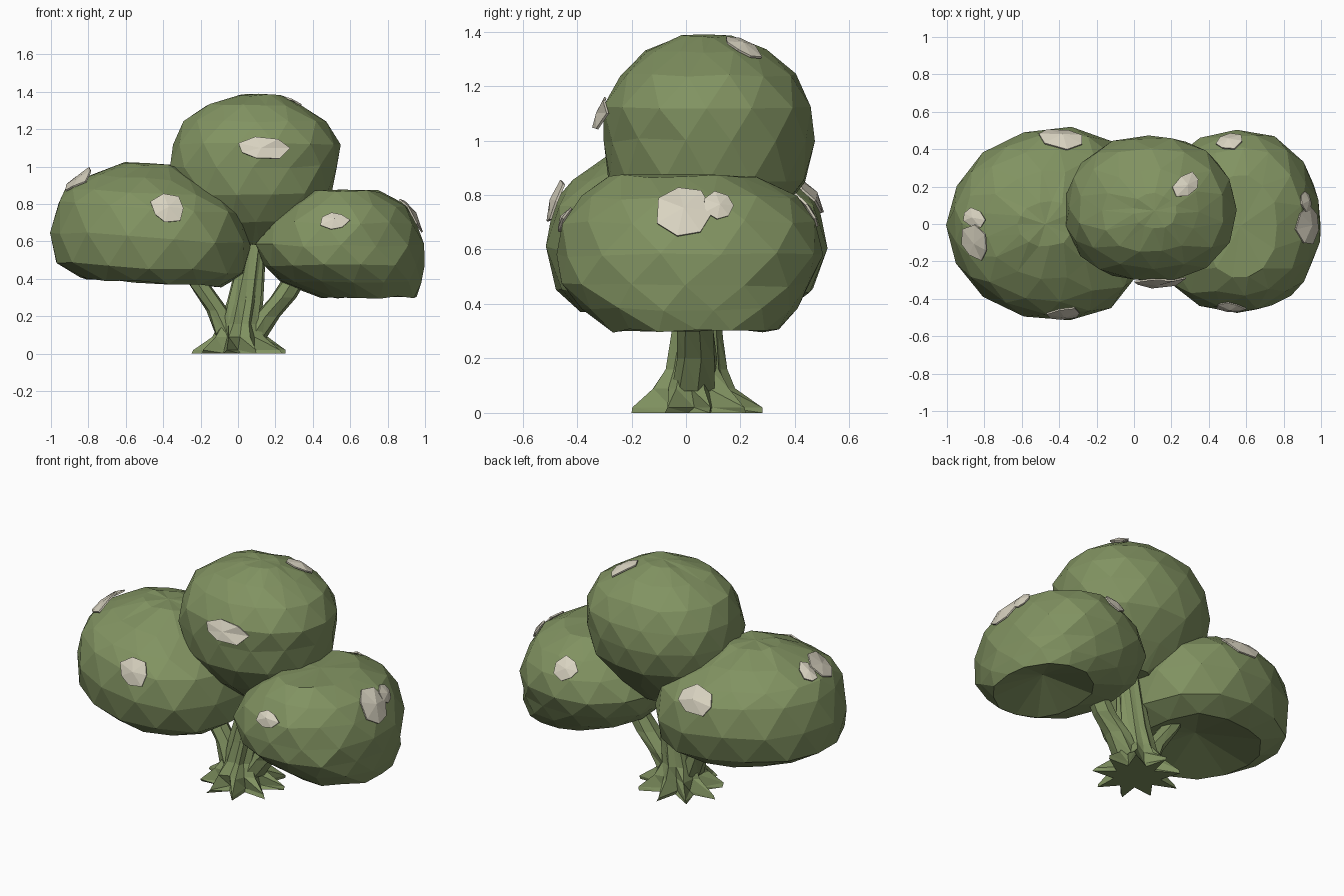
import bpy, bmesh, math, random
from mathutils import Vector
from mathutils.bvhtree import BVHTree

random.seed(4)
cube = bpy.data.objects.get("Cube")
if cube:
    bpy.data.objects.remove(cube)


def material(name, rgb):
    m = bpy.data.materials.new(name)
    m.use_nodes = True
    m.diffuse_color = (*rgb, 1)
    bsdf = m.node_tree.nodes["Principled BSDF"]
    bsdf.inputs["Base Color"].default_value = (*rgb, 1)
    bsdf.inputs["Roughness"].default_value = 0.9
    return m


GREEN = material("moss green", (0.22, 0.29, 0.12))
PALE = material("pale beige", (0.69, 0.65, 0.53))


def add_object(name, bm, mat):
    bmesh.ops.recalc_face_normals(bm, faces=bm.faces)
    mesh = bpy.data.meshes.new(name)
    bm.to_mesh(mesh)
    bm.free()
    mesh.materials.append(mat)
    ob = bpy.data.objects.new(name, mesh)
    bpy.context.collection.objects.link(ob)
    return ob


def jitter(amount):
    return Vector([random.uniform(-amount, amount) for _ in range(3)])


# Skin a stack of equal rings; odd rings may be turned half a step for faceting
def skin(name, rings, bottom_rise=0.0, top_rise=0.0, stagger=False):
    bm = bmesh.new()
    rows = [[bm.verts.new(p) for p in ring] for ring in rings]
    n = len(rows[0])
    for k, (a, b) in enumerate(zip(rows, rows[1:])):
        for i in range(n):
            j = (i + 1) % n
            if stagger and k % 2:
                bm.faces.new((a[i], a[j], b[j]))
                bm.faces.new((a[i], b[j], b[i]))
            else:
                bm.faces.new((a[i], a[j], b[i]))
                bm.faces.new((a[j], b[j], b[i]))
    for row, rise in ((rows[0], bottom_rise), (rows[-1], top_rise)):
        middle = sum((v.co for v in row), Vector()) / n
        hub = bm.verts.new(middle + Vector((0, 0, rise)))
        for i in range(n):
            bm.faces.new((hub, row[i], row[(i + 1) % n]))
    return add_object(name, bm, GREEN)


# Foliage clumps: each level gives height, then left, right, front and back reach
def clump(name, levels, sides=14, tilt=0.0, taper=0.0, hollow=0.0):
    rings = []
    mid = sum(l[1] + l[2] for l in levels) / len(levels) / 2
    for k, (z, x0, x1, y0, y1) in enumerate(levels):
        ring = []
        for i in range(sides):
            a = 2 * math.pi * (i + 0.5 * (k % 2)) / sides
            c, s = math.cos(a), math.sin(a)
            r = 1.015 / (abs(c) ** 2.2 + abs(s) ** 2.2) ** (1 / 2.2)
            x = (x0 + x1) / 2 + r * c * (x1 - x0) / 2
            y = (y0 + y1) / 2 + r * s * (y1 - y0) / 2 * (1 + taper * c)
            ring.append(Vector((x, y, z + tilt * (x - mid))) + jitter(0.008))
        rings.append(ring)
    return skin(name, rings, hollow, 0.008, True)


right_clump = clump("right_foliage", [
    (0.38, -0.84, -0.09, -0.38, 0.35), (0.46, -0.97, 0.03, -0.47, 0.46),
    (0.62, -0.99, 0.065, -0.51, 0.51), (0.78, -0.96, 0.03, -0.48, 0.47),
    (0.86, -0.91, -0.07, -0.41, 0.4), (0.94, -0.79, -0.2, -0.29, 0.28),
    (1.01, -0.62, -0.33, -0.12, 0.12)], tilt=-0.06, taper=0.12, hollow=0.1)

left_clump = clump("left_foliage", [
    (0.3, 0.44, 0.95, -0.27, 0.34), (0.38, 0.24, 0.98, -0.38, 0.41),
    (0.47, 0.14, 0.985, -0.46, 0.46), (0.58, 0.1, 0.99, -0.47, 0.495),
    (0.7, 0.17, 0.95, -0.45, 0.47), (0.79, 0.27, 0.9, -0.38, 0.4),
    (0.87, 0.38, 0.76, -0.28, 0.26)], hollow=0.1)

top_clump = clump("top_foliage", [
    (0.58, 0, 0.2, -0.05, 0.2), (0.7, -0.2, 0.38, -0.2, 0.32),
    (0.85, -0.33, 0.5, -0.28, 0.44), (1.0, -0.37, 0.53, -0.3, 0.465),
    (1.12, -0.345, 0.535, -0.305, 0.46), (1.24, -0.29, 0.48, -0.24, 0.4),
    (1.33, -0.16, 0.34, -0.15, 0.29), (1.38, 0, 0.22, -0.02, 0.16)])


# Trunk and branches: stations of centre, radius and ridge (ridge makes a star section)
def stem(name, stations, sides):
    rings = []
    for centre, radius, ridge in stations:
        ring = []
        for i in range(sides):
            a = 2 * math.pi * i / sides + 0.2
            r = radius * (1 + ridge * (-1) ** i)
            wobble = jitter(radius * 0.08)
            wobble.z = 0
            ring.append(Vector(centre) + Vector((r * math.cos(a), r * math.sin(a), 0)) + wobble)
        rings.append(ring)
    skin(name, rings)


stem("trunk", [((0.01, 0.035, 0), 0.19, 0.33), ((0.01, 0.035, 0.02), 0.18, 0.36),
               ((0.01, 0.03, 0.09), 0.135, 0.15), ((0.01, 0.035, 0.16), 0.105, 0.08),
               ((0.035, 0.04, 0.28), 0.09, 0.06), ((0.09, 0.05, 0.62), 0.065, 0.05)], 18)
stem("right_branch", [((-0.05, 0.03, 0.1), 0.075, 0), ((-0.11, 0.04, 0.23), 0.06, 0),
                      ((-0.2, 0.05, 0.36), 0.06, 0), ((-0.28, 0.05, 0.5), 0.06, 0)], 7)
stem("left_branch", [((0.07, 0.03, 0.08), 0.08, 0), ((0.15, 0.04, 0.2), 0.075, 0),
                     ((0.24, 0.04, 0.3), 0.07, 0), ((0.34, 0.05, 0.46), 0.06, 0)], 7)


# Pale patches: thin irregular chips; positive flare lifts the top, negative the bottom
def patch(name, clump_ob, where, wide, tall, flare=0.0, points=7):
    tree = BVHTree.FromObject(clump_ob, bpy.context.evaluated_depsgraph_get())
    spot, normal, _, _ = tree.find_nearest(Vector(where))
    side = Vector((0, 0, 1)).cross(normal).normalized()
    upward = normal.cross(side)
    bm = bmesh.new()
    hub = bm.verts.new(spot + normal * 0.024)
    rim = []
    for i in range(points):
        a = 2 * math.pi * i / points
        r = random.uniform(0.82, 1.2)
        s, t = math.cos(a) * r, math.sin(a) * r
        p, n, _, _ = tree.find_nearest(spot + side * s * wide + upward * t * tall)
        rim.append(bm.verts.new(p + n * (0.012 + max(0, flare * t))))
    for i in range(points):
        bm.faces.new((hub, rim[i], rim[(i + 1) % points]))
    ob = add_object(name, bm, PALE)
    solid = ob.modifiers.new("thickness", "SOLIDIFY")
    solid.thickness = 0.009
    solid.offset = 0


bpy.context.view_layer.update()
patch("top_front_patch", top_clump, (0.12, -0.4, 1.1), 0.135, 0.06, -0.03)
patch("top_back_patch", top_clump, (0.3, 0.22, 1.4), 0.06, 0.09)
patch("right_front_patch", right_clump, (-0.36, -0.6, 0.83), 0.09, 0.08, 0.02)
patch("right_side_patch", right_clump, (-0.87, -0.11, 0.96), 0.09, 0.085, 0.03)
patch("right_side_small_patch", right_clump, (-0.87, 0.03, 0.96), 0.05, 0.07, 0.01)
patch("right_back_patch", right_clump, (-0.37, 0.55, 0.87), 0.13, 0.08)
patch("left_front_patch", left_clump, (0.51, -0.55, 0.78), 0.07, 0.05)
patch("left_side_patch", left_clump, (0.98, -0.01, 0.77), 0.09, 0.1)
patch("left_side_small_patch", left_clump, (0.97, 0.13, 0.78), 0.05, 0.05)
patch("left_back_patch", left_clump, (0.48, 0.55, 0.83), 0.07, 0.065)
